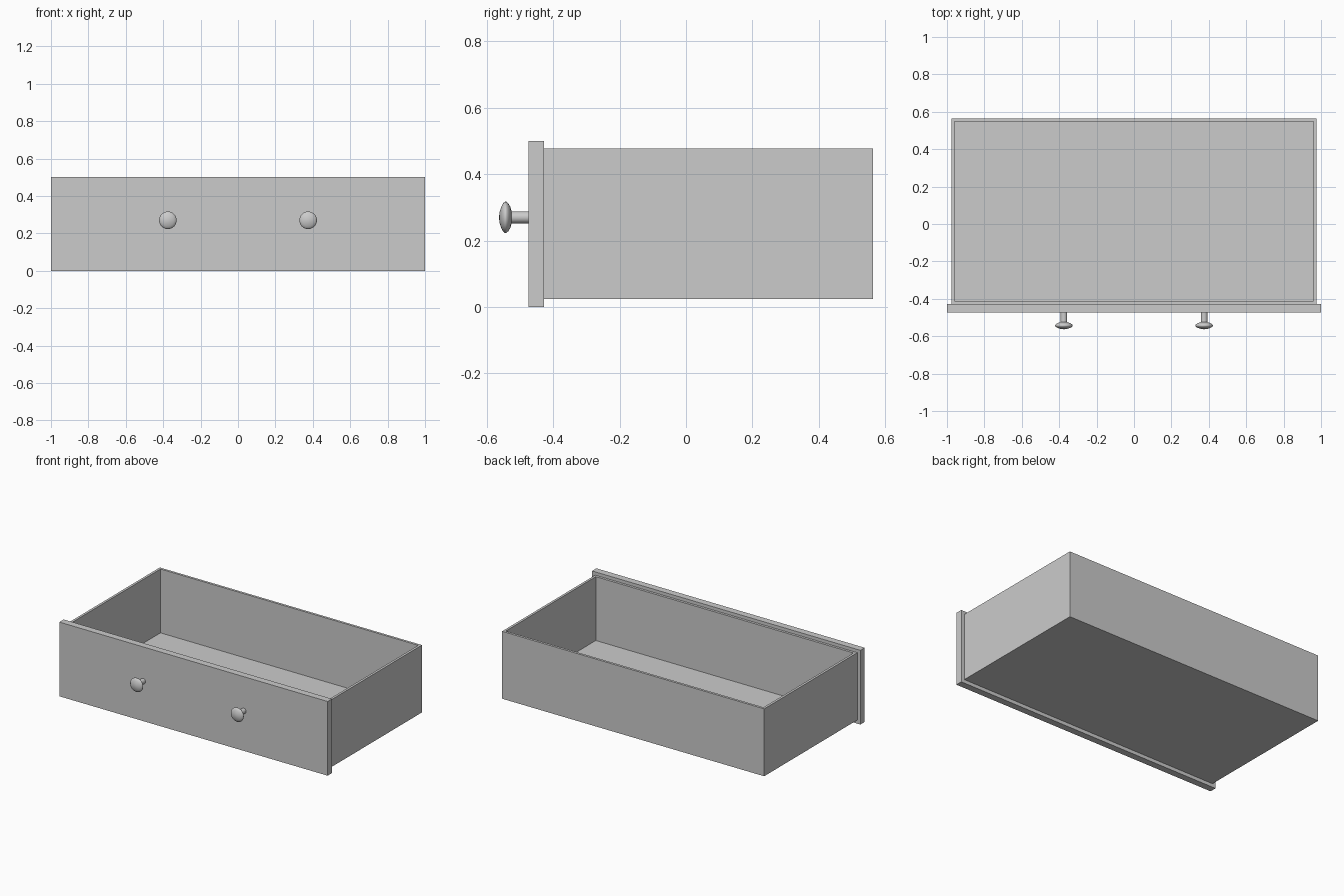
import bpy, bmesh, math
from mathutils import Matrix

if "Cube" in bpy.data.objects:
    bpy.data.objects.remove(bpy.data.objects["Cube"])

GREY = (0.6, 0.6, 0.6, 1)
grey = bpy.data.materials.new("plain grey")
grey.use_nodes = True
grey.diffuse_color = GREY
grey.node_tree.nodes["Principled BSDF"].inputs["Base Color"].default_value = GREY


def finish(name, bm):
    bmesh.ops.recalc_face_normals(bm, faces=bm.faces)
    mesh = bpy.data.meshes.new(name)
    bm.to_mesh(mesh)
    bm.free()
    mesh.materials.append(grey)
    obj = bpy.data.objects.new(name, mesh)
    bpy.context.collection.objects.link(obj)
    return obj


def block(low, high):
    bm = bmesh.new()
    size = [b - a for a, b in zip(low, high)]
    middle = [(a + b) / 2 for a, b in zip(low, high)]
    bmesh.ops.create_cube(bm, size=1, matrix=Matrix.Translation(middle) @ Matrix.Diagonal((*size, 1)))
    return bm


# Open tray: inset the top face and sink it to the floor
wall, floor_z = 0.023, 0.048
bm = block((-0.977, -0.428, 0.024), (0.977, 0.563, 0.478))
bm.normal_update()
top = max(bm.faces, key=lambda f: f.calc_center_median().z)
bmesh.ops.inset_region(bm, faces=[top], thickness=wall)
hole = bmesh.ops.extrude_discrete_faces(bm, faces=[top])["faces"][0]
for v in hole.verts:
    v.co.z = floor_z
finish("drawer_tray", bm)

# Front panel, overhanging the tray on all sides
finish("front_panel", block((-1, -0.474, 0), (1, -0.428, 0.5)))


# Knob: (radius, y) profile turned around the y axis
def knob(name, x, z):
    profile = [(0, -0.563), (0.017, -0.561), (0.032, -0.556), (0.042, -0.551),
               (0.047, -0.545), (0.047, -0.541), (0.042, -0.535), (0.032, -0.529),
               (0.018, -0.525), (0.018, -0.47), (0, -0.47)]
    bm = bmesh.new()
    verts = [bm.verts.new((r, y, 0)) for r, y in profile]
    edges = [bm.edges.new(pair) for pair in zip(verts, verts[1:])]
    bmesh.ops.spin(bm, geom=verts + edges, cent=(0, 0, 0), axis=(0, 1, 0),
                   angle=math.tau, steps=32)
    bmesh.ops.remove_doubles(bm, verts=bm.verts, dist=0.0001)
    bmesh.ops.translate(bm, verts=bm.verts, vec=(x, 0, z))
    obj = finish(name, bm)
    bpy.ops.object.select_all(action="DESELECT")
    obj.select_set(True)
    bpy.context.view_layer.objects.active = obj
    bpy.ops.object.shade_smooth_by_angle(angle=math.radians(40))


for side, x in (("left", 0.375), ("right", -0.375)):
    knob(side + "_knob", x, 0.27)
